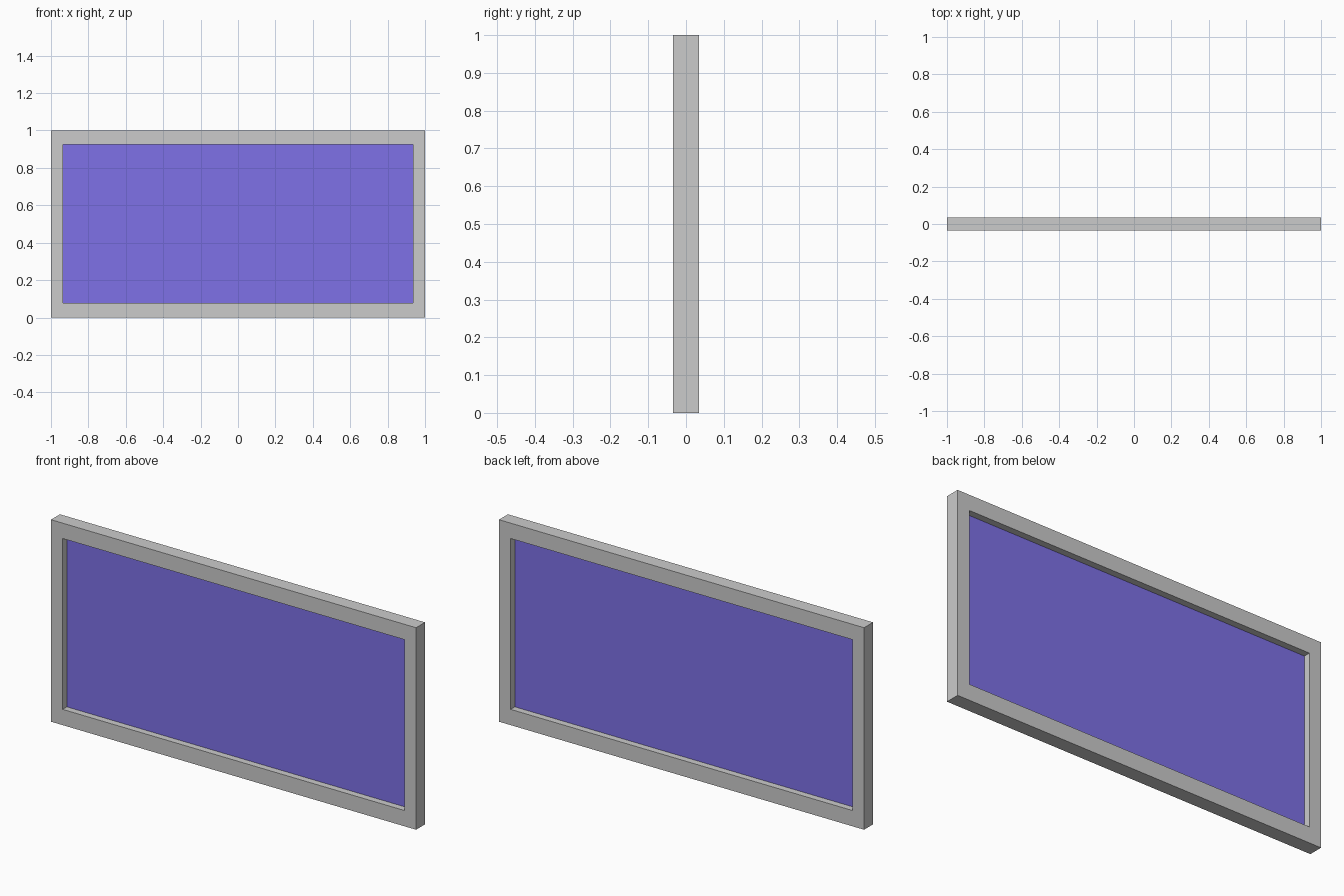
import bpy, bmesh

if "Cube" in bpy.data.objects:
    bpy.data.objects.remove(bpy.data.objects["Cube"])

HALF_W, HEIGHT, HALF_D = 1.0, 1.0, 0.035       # outer frame
IN_X, IN_Z0, IN_Z1 = 0.936, 0.078, 0.924       # opening


def rect(bm, hx, z0, z1, y):
    return [bm.verts.new((x, y, z)) for x, z in ((-hx, z0), (hx, z0), (hx, z1), (-hx, z1))]


def finish(bm, name):
    bmesh.ops.recalc_face_normals(bm, faces=bm.faces)
    mesh = bpy.data.meshes.new(name)
    bm.to_mesh(mesh)
    bm.free()
    obj = bpy.data.objects.new(name, mesh)
    bpy.context.collection.objects.link(obj)
    return obj


# Frame: four rectangular loops joined into a closed ring
bm = bmesh.new()
loops = [rect(bm, HALF_W, 0, HEIGHT, -HALF_D),
         rect(bm, IN_X, IN_Z0, IN_Z1, -HALF_D),
         rect(bm, IN_X, IN_Z0, IN_Z1, HALF_D),
         rect(bm, HALF_W, 0, HEIGHT, HALF_D)]
for a, b in zip(loops, loops[1:] + loops[:1]):
    for i in range(4):
        j = (i + 1) % 4
        bm.faces.new((a[i], a[j], b[j], b[i]))
finish(bm, "frame")

# Panel: thin sheet centred in the depth of the frame
bpy.ops.mesh.primitive_cube_add(size=1, location=(0, 0, (IN_Z0 + IN_Z1) / 2))
panel = bpy.context.object
panel.name = "panel"
panel.scale = (2 * IN_X, 0.004, IN_Z1 - IN_Z0)
bpy.ops.object.transform_apply(location=False, rotation=False, scale=True)

blue = bpy.data.materials.new("panel_blue")
blue.diffuse_color = (0.21, 0.165, 0.8, 1)
blue.use_nodes = True
blue.node_tree.nodes["Principled BSDF"].inputs["Base Color"].default_value = blue.diffuse_color
panel.data.materials.append(blue)
